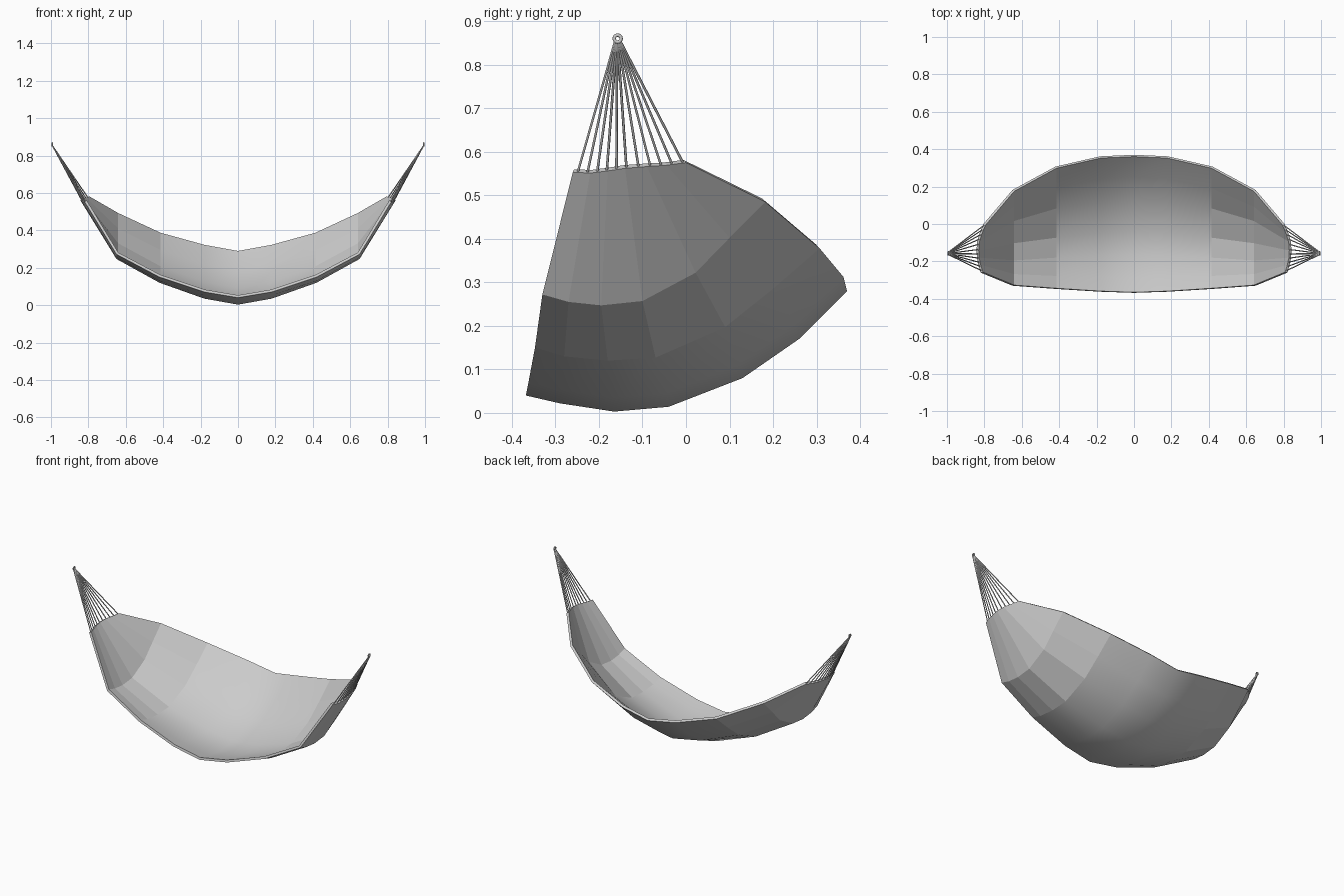
import bpy
from mathutils import Vector

if "Cube" in bpy.data.objects:
    bpy.data.objects.remove(bpy.data.objects["Cube"])

# Half of the cloth as cross-sections (y, z) from the middle outwards
sections = [
    (0.00, [(-.368, .04), (-.29, .022), (-.165, .003), (-.04, .014), (.13, .08), (.26, .17), (.37, .28)]),
    (0.18, [(-.362, .07), (-.285, .053), (-.167, .035), (-.045, .045), (.122, .112), (.25, .205), (.362, .312)]),
    (0.42, [(-.347, .15), (-.28, .13), (-.18, .12), (-.07, .127), (.09, .197), (.20, .285), (.307, .378)]),
    (0.65, [(-.33, .272), (-.27, .255), (-.195, .247), (-.10, .257), (.022, .322), (.10, .402), (.182, .485)]),
]
end_x = [.82, .832, .84, .842, .838, .824, .805]
end_yz = [(-.26, .553), (-.22, .551), (-.18, .556), (-.14, .562), (-.09, .566), (-.045, .569), (0, .575)]

rows = [[Vector((x, y, z)) for y, z in pts] for x, pts in sections]
rows.append([Vector((x, y, z)) for x, (y, z) in zip(end_x, end_yz)])


def mirrored(v, side):
    return Vector((v.x * side, v.y, v.z))


# Cloth sling
full = [[mirrored(v, -1) for v in r] for r in reversed(rows[1:])] + rows
n = len(end_x)
verts = [v for r in full for v in r]
faces = [(i * n + j, i * n + j + 1, (i + 1) * n + j + 1, (i + 1) * n + j)
         for i in range(len(full) - 1) for j in range(n - 1)]
mesh = bpy.data.meshes.new("hammock_cloth")
mesh.from_pydata(verts, [], faces)
cloth = bpy.data.objects.new("hammock_cloth", mesh)
bpy.context.collection.objects.link(cloth)
bpy.context.view_layer.objects.active = cloth
cloth.select_set(True)
solid = cloth.modifiers.new("thickness", 'SOLIDIFY')
solid.thickness = 0.014
solid.offset = -1
bpy.ops.object.modifier_apply(modifier="thickness")
bpy.ops.object.shade_smooth_by_angle(angle=0.6)
# Faceted towards the gathered ends
for p in cloth.data.polygons:
    if abs(p.center.x) > 0.43:
        p.use_smooth = False


def edge_point(t):
    f = t * (n - 1)
    i = min(int(f), n - 2)
    return rows[-1][i].lerp(rows[-1][i + 1], f - i)


# Suspension ropes and end rings
knot = Vector((0.993, -0.157, 0.86))
rope_count = 11
for side, label in ((-1, "left"), (1, "right")):
    curve = bpy.data.curves.new(label + "_ropes", 'CURVE')
    curve.dimensions = '3D'
    curve.bevel_depth = 0.003
    curve.bevel_resolution = 1
    curve.use_fill_caps = True
    for k in range(rope_count):
        start = edge_point(0.05 + 0.92 * k / (rope_count - 1)) + Vector((-.005, 0, .003))
        top = knot + Vector((0, (k / (rope_count - 1) - .5) * .012, -.006))
        spline = curve.splines.new('POLY')
        spline.points.add(1)
        for pt, v in zip(spline.points, (start, top)):
            pt.co = (*mirrored(v, side), 1)
    ropes = bpy.data.objects.new(label + "_ropes", curve)
    bpy.context.collection.objects.link(ropes)

    bpy.ops.mesh.primitive_torus_add(location=mirrored(knot, side), rotation=(0, 1.5708, 0),
                                     major_radius=0.008, minor_radius=0.004,
                                     major_segments=16, minor_segments=8)
    ring = bpy.context.object
    ring.name = label + "_ring"
    bpy.ops.object.shade_smooth()
